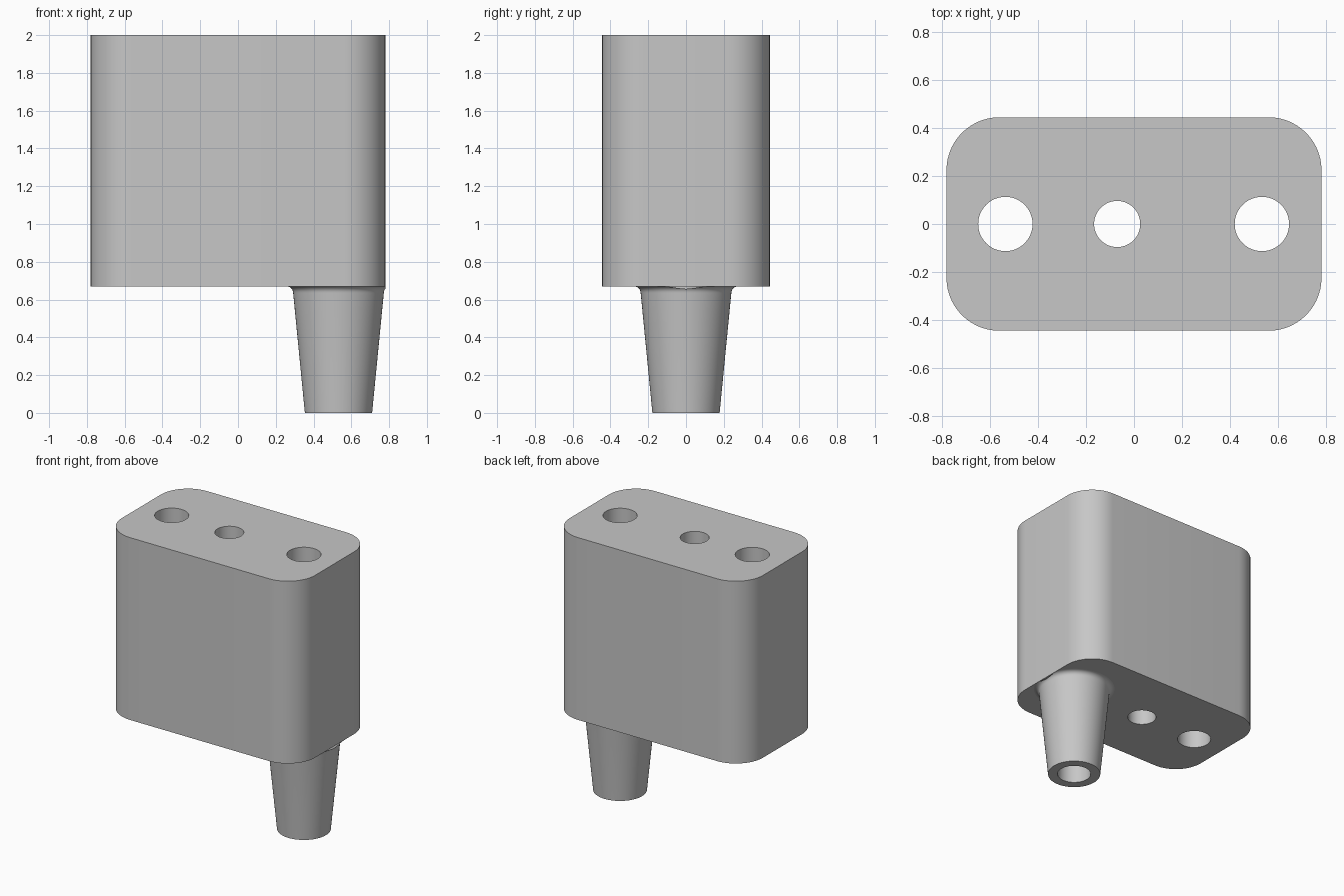
import bpy
import bmesh
from math import cos, sin, pi, radians
from mathutils import Vector

if "Cube" in bpy.data.objects:
    bpy.data.objects.remove(bpy.data.objects["Cube"], do_unlink=True)

HALF_X, HALF_Y, CORNER = 0.78, 0.444, 0.22
BASE, TOP = 0.67, 2.0
NOZZLE_X, BORE = 0.532, 0.113
SEGMENTS = 64

grey = bpy.data.materials.new("plain grey")
grey.use_nodes = True
colour = (0.57, 0.57, 0.57, 1)
grey.diffuse_color = colour
grey.node_tree.nodes["Principled BSDF"].inputs["Base Color"].default_value = colour


def finish(bm, name):
    bmesh.ops.recalc_face_normals(bm, faces=bm.faces)
    mesh = bpy.data.meshes.new(name)
    bm.to_mesh(mesh)
    bm.free()
    mesh.materials.append(grey)
    obj = bpy.data.objects.new(name, mesh)
    bpy.context.collection.objects.link(obj)
    bpy.ops.object.select_all(action='DESELECT')
    obj.select_set(True)
    bpy.context.view_layer.objects.active = obj
    bpy.ops.object.shade_smooth_by_angle(angle=radians(30))
    return obj


def arc(cx, cy, r, start, end, steps):
    angles = [start + (end - start) * i / steps for i in range(steps + 1)]
    return [(cx + r * cos(a), cy + r * sin(a)) for a in angles]


def add_loop(bm, points, z):
    verts = [bm.verts.new((x, y, z)) for x, y in points]
    return [bm.edges.new((verts[i - 1], verts[i])) for i in range(len(verts))]


# Rounded block with three through holes
outline = []
for i, (sx, sy) in enumerate([(1, 1), (-1, 1), (-1, -1), (1, -1)]):
    outline += arc(sx * (HALF_X - CORNER), sy * (HALF_Y - CORNER), CORNER,
                   i * pi / 2, (i + 1) * pi / 2, 14)
bm = bmesh.new()
edges = add_loop(bm, outline, BASE)
for x, r in [(-0.535, BORE), (-0.07, 0.096), (NOZZLE_X, BORE)]:
    edges += add_loop(bm, arc(x, 0, r, 0, 2 * pi, SEGMENTS)[:-1], BASE)
bmesh.ops.triangle_fill(bm, edges=edges, use_beauty=True, normal=(0, 0, 1))
solid = bmesh.ops.extrude_face_region(bm, geom=bm.faces[:])
top_verts = [g for g in solid["geom"] if isinstance(g, bmesh.types.BMVert)]
bmesh.ops.translate(bm, verts=top_verts, vec=(0, 0, TOP - BASE))
finish(bm, "block")

# Tapered hollow nozzle, filleted where it meets the block
fillet = 0.035
profile = [(BORE, BASE), (BORE, 0), (0.178, 0)]
profile += arc(0.24 + fillet, BASE - fillet, fillet, pi, pi / 2, 6)
bm = bmesh.new()
verts = [bm.verts.new((NOZZLE_X + r, 0, z)) for r, z in profile]
lines = [bm.edges.new(pair) for pair in zip(verts, verts[1:])]
bmesh.ops.spin(bm, geom=verts + lines, cent=(NOZZLE_X, 0, 0), axis=(0, 0, 1),
               angle=2 * pi, steps=SEGMENTS)
bmesh.ops.remove_doubles(bm, verts=bm.verts, dist=0.0005)
# Trim the fillet flush with the block's side
bmesh.ops.bisect_plane(bm, geom=bm.verts[:] + bm.edges[:] + bm.faces[:],
                       plane_co=Vector((HALF_X, 0, 0)), plane_no=Vector((1, 0, 0)),
                       clear_outer=True)
finish(bm, "nozzle")
